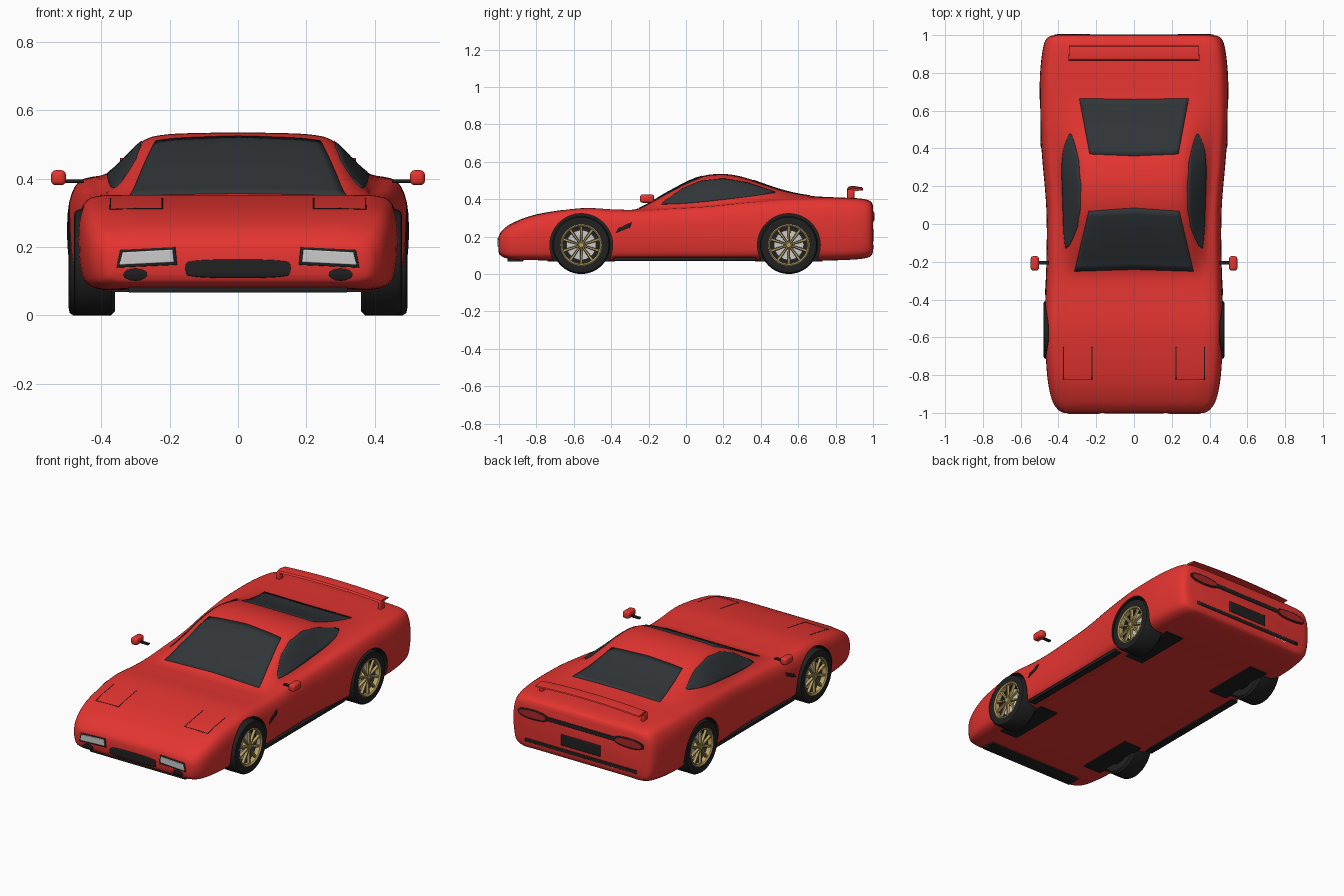
import bpy, bmesh, math
from mathutils import Vector
from mathutils.bvhtree import BVHTree

if "Cube" in bpy.data.objects:
    bpy.data.objects.remove(bpy.data.objects["Cube"])


def material(name, rgb):
    m = bpy.data.materials.new(name)
    m.diffuse_color = (*rgb, 1)
    m.use_nodes = True
    m.node_tree.nodes["Principled BSDF"].inputs["Base Color"].default_value = m.diffuse_color
    return m


RED = material("red_paint", (0.78, 0.035, 0.03))
BLACK = material("black_trim", (0.015, 0.015, 0.016))
GLASS = material("dark_glass", (0.03, 0.036, 0.04))
GOLD = material("gold_rim", (0.5, 0.37, 0.13))
SILVER = material("silver", (0.6, 0.6, 0.62))
LAMP = material("tail_lamp", (0.4, 0.02, 0.02))


def finish(name, bm, mat, angle=35):
    me = bpy.data.meshes.new(name)
    bm.to_mesh(me)
    bm.free()
    ob = bpy.data.objects.new(name, me)
    bpy.context.collection.objects.link(ob)
    me.materials.append(mat)
    smooth(ob, angle)
    return ob


def smooth(ob, angle=35):
    bpy.ops.object.select_all(action='DESELECT')
    ob.select_set(True)
    bpy.context.view_layer.objects.active = ob
    bpy.ops.object.shade_smooth_by_angle(angle=math.radians(angle))


def loft(name, rings, mat, closed=False):
    bm = bmesh.new()
    vs = [[bm.verts.new(p) for p in r] for r in rings]
    n = len(vs[0])
    for a, b in zip(vs, vs[1:] + vs[:1] if closed else vs[1:]):
        for i in range(n):
            bm.faces.new((a[i], a[(i + 1) % n], b[(i + 1) % n], b[i]))
    if not closed:
        bm.faces.new(vs[0])
        bm.faces.new(vs[-1])
    bmesh.ops.recalc_face_normals(bm, faces=bm.faces)
    return finish(name, bm, mat)


def lathe(name, profile, mat, y, z, s=1, seg=40):
    rings = [[(s * x, y + r * math.cos(a), z + r * math.sin(a)) for x, r in profile]
             for a in (2 * math.pi * k / seg for k in range(seg))]
    return loft(name, rings, mat, True)


def box(name, lo, hi, mat, bevel=0.0):
    bm = bmesh.new()
    bmesh.ops.create_cube(bm, size=1)
    for v in bm.verts:
        v.co = [l + (h - l) * (c + 0.5) for c, l, h in zip(v.co, lo, hi)]
    if bevel:
        bmesh.ops.bevel(bm, geom=bm.edges[:], offset=bevel, segments=3, affect='EDGES', profile=0.5)
    return finish(name, bm, mat)


def spline(pts, steps, closed=False):
    pts = [Vector(p) for p in pts]
    n, out = len(pts), []
    get = lambda i: pts[i % n] if closed else pts[max(0, min(n - 1, i))]
    for i in range(n if closed else n - 1):
        p0, p1, p2, p3 = (get(i + k) for k in (-1, 0, 1, 2))
        for s in range(steps):
            t = s / steps
            out.append(0.5 * (2 * p1 + (p2 - p0) * t + (2 * p0 - 5 * p1 + 4 * p2 - p3) * t * t
                              + (3 * p1 - p0 - 3 * p2 + p3) * t ** 3))
    return out if closed else out + [pts[-1]]


# Body: cross-sections (y, half width, bottom, shoulder, top, roof half width)
stations = [
    (-1.0, .37, .12, .20, .203, .26), (-.985, .40, .095, .225, .23, .28), (-.93, .435, .08, .265, .272, .30),
    (-.8, .46, .075, .315, .318, .31), (-.56, .472, .075, .35, .352, .32), (-.37, .468, .075, .343, .345, .32),
    (-.25, .465, .075, .343, .352, .315), (-.1, .462, .075, .355, .437, .295), (.05, .463, .075, .365, .512, .28),
    (.17, .47, .075, .375, .535, .275), (.3, .482, .075, .388, .52, .275), (.5, .497, .075, .402, .453, .29),
    (.65, .5, .075, .406, .42, .31), (.8, .497, .075, .406, .41, .33), (.93, .482, .082, .4, .404, .33),
    (.985, .46, .095, .385, .39, .32), (1.0, .42, .12, .36, .364, .30)]


def section(y, w, zb, zs, zt, cw):
    h, k, cb = zs - zb, zt - zs, 0.84 * w
    half = [(0, zb), (.45 * w, zb), (.7 * w, zb), (.85 * w, zb), (.95 * w, zb + .07 * h), (.985 * w, zb + .22 * h),
            (w, zb + .48 * h), (.988 * w, zb + .77 * h), (.935 * w, zb + .95 * h), (cb, zs),
            ((cb + cw) / 2, zs + .48 * k), (cw, zs + .86 * k), (.75 * cw, zs + .965 * k), (.4 * cw, zs + .99 * k), (0, zt)]
    return [(x, y, z) for x, z in half + [(-x, z) for x, z in half[-2:0:-1]]]


columns = [spline(c, 5) for c in zip(*(section(*s) for s in stations))]
body = loft("body", [spline(r, 3, True) for r in zip(*columns)], RED)
bm = bmesh.new()
bm.from_mesh(body.data)
surface = BVHTree.FromBMesh(bm)
bm.free()


def along(poly, t):
    f = t * (len(poly) - 1)
    i = min(int(f), len(poly) - 2)
    return Vector(poly[i]).lerp(Vector(poly[i + 1]), f - i)


def panel(name, axis, sign, low, high, mat, lift=0.003, n=24, m=10):
    """Surface-following panel between two 2D outlines projected on the body."""
    bm = bmesh.new()
    grid = []
    for j in range(m + 1):
        row = []
        for i in range(n + 1):
            p = list(along(low, i / n).lerp(along(high, i / n), j / m))
            p.insert(axis, 2.0 * sign)
            d = Vector((0, 0, 0))
            d[axis] = -sign
            hit, nor, _, _ = surface.ray_cast(Vector(p), d)
            row.append(bm.verts.new(hit + nor * lift) if hit else None)
        grid.append(row)
    for j in range(m):
        for i in range(n):
            q = (grid[j][i], grid[j][i + 1], grid[j + 1][i + 1], grid[j + 1][i])
            if all(q):
                f = bm.faces.new(q)
                f.normal_update()
                if f.normal[axis] * sign < 0:
                    f.normal_flip()
    ob = finish(name, bm, mat)
    mod = ob.modifiers.new("thickness", 'SOLIDIFY')
    mod.thickness, mod.offset = 0.008, -1
    return ob


def oval(cx, cz, rx, rz, power=1.0):
    top = [(cx - rx * math.cos(a), rz * abs(math.sin(a)) ** power) for a in (math.pi * k / 16 for k in range(17))]
    return [(x, cz - h) for x, h in top], [(x, cz + h) for x, h in top]


# Windows
panel("windshield", 2, 1, [(-.315, -.25), (0, -.24), (.315, -.25)], [(-.24, .068), (0, .085), (.24, .068)], GLASS)
panel("rear_window", 2, 1, [(-.235, .37), (0, .36), (.235, .37)], [(-.29, .665), (0, .66), (.29, .665)], GLASS)
for s in (-1, 1):
    panel("side_window", 0, s, [(-.13, .372), (-.02, .376), (.1, .386), (.22, .4), (.35, .416), (.475, .434)],
          [(-.115, .39), (-.02, .455), (.08, .497), (.2, .51), (.33, .487), (.475, .438)], GLASS)
    panel("fender_vent", 0, s, [(-.375, .22), (-.3, .25)], [(-.36, .245), (-.29, .277)], BLACK, n=6, m=4)

# Front details
panel("grille", 1, -1, *oval(0, .137, .155, .027, .3), BLACK)
for s in (-1, 1):
    panel("headlight_frame", 1, -1, [(s * .178, .148), (s * .355, .14)], [(s * .183, .2), (s * .345, .192)][::1], BLACK)
    panel("headlight", 1, -1, [(s * .187, .156), (s * .347, .148)], [(s * .191, .193), (s * .338, .185)], SILVER, .007)
    panel("fog_light", 1, -1, *oval(s * .3, .12, .035, .017), BLACK)
    # pop-up lamp seams
    for x0, x1, y0, y1 in ((.22, .224, -.82, -.65), (.371, .375, -.82, -.65), (.22, .375, -.824, -.82)):
        panel("lamp_seam", 2, 1, [(s * x0, y0), (s * x1, y0)], [(s * x0, y1), (s * x1, y1)], BLACK, .001, 8, 8)

# Rear details
panel("rear_strip", 1, 1, [(-.26, .295), (.26, .295)], [(-.26, .32), (.26, .32)], BLACK)
panel("plate_recess", 1, 1, [(-.13, .175), (.13, .175)], [(-.13, .24), (.13, .24)], BLACK)
panel("rear_vent", 1, 1, [(-.37, .135), (.37, .135)], [(-.37, .155), (.37, .155)], BLACK)
for s in (-1, 1):
    panel("tail_frame", 1, 1, *oval(s * .32, .307, .1, .03, .7), BLACK)
    panel("tail_light", 1, 1, *oval(s * .32, .307, .088, .022, .7), LAMP, .007)
for x in (-.22, -.27):
    pipe = [(.019, .94), (.019, 1.0), (.014, 1.0), (.014, .94)]
    loft("exhaust_pipe", [[(x + r * math.cos(a), y, .14 + r * math.sin(a)) for r, y in pipe]
                          for a in (2 * math.pi * k / 20 for k in range(20))], SILVER, True)

# Wheel arches cut from the body
for s in (-1, 1):
    for y in (-.56, .55):
        bpy.ops.mesh.primitive_cylinder_add(vertices=64, radius=.168, depth=.4, location=(s * .5, y, .155),
                                            rotation=(0, math.pi / 2, 0))
        cutter = bpy.context.object
        cutter.hide_render = True
        cutter.data.materials.append(BLACK)
        mod = body.modifiers.new("arch", 'BOOLEAN')
        mod.operation, mod.object, mod.solver = 'DIFFERENCE', cutter, 'EXACT'
        mod.material_mode = 'TRANSFER'
        bpy.context.view_layer.objects.active = body
        bpy.ops.object.modifier_apply(modifier=mod.name)
        bpy.data.objects.remove(cutter)
smooth(body)

# Wheels, sills, mirrors and underbody on both sides
for s in (-1, 1):
    for y, X in ((-.56, .48), (.55, .495)):
        lathe("tire", [(.36, .1), (.36, .143), (.372, .155), (X - .014, .155), (X - .003, .148), (X, .135),
                       (X - .003, .108), (X - .02, .104), (X - .06, .1)], BLACK, y, .155, s)
        lathe("rim_lip", [(X - .03, .105), (X - .002, .11), (X, .106), (X - .006, .099), (X - .03, .097)], GOLD, y, .155, s)
        lathe("wheel_back", [(.38, .001), (.38, .102), (.4, .102), (.4, .001)], BLACK, y, .155, s)
        lathe("brake_disc", [(X - .06, .001), (X - .06, .08), (X - .045, .08), (X - .045, .001)], SILVER, y, .155, s)
        lathe("hub", [(X - .05, .001), (X - .05, .024), (X - .012, .02), (X - .006, .012), (X - .006, .001)], GOLD, y, .155, s, 20)
        for k in range(10):
            a = 2 * math.pi * k / 10 + math.pi / 2
            rings = [[(s * (X - .022 + dx), y + r * math.cos(a) - t * math.sin(a), .155 + r * math.sin(a) + t * math.cos(a))
                      for dx, t in ((0, -w), (.014, -w * .6), (.014, w * .6), (0, w))] for r, w in ((.012, .005), (.102, .009))]
            loft("spoke", rings, GOLD)
        xs = sorted((s * .25, s * .37))
        box("wheel_liner", (xs[0], y - .18, .068), (xs[1], y + .18, .09), BLACK)
    xs = sorted((s * .41, s * .455))
    box("side_sill", (xs[0], -.385, .07), (xs[1], .375, .09), BLACK, .003)
    xs = sorted((s * .503, s * .547))
    box("mirror", (xs[0], -.247, .381), (xs[1], -.17, .425), RED, .014)
    xs = sorted((s * .45, s * .51))
    box("mirror_stalk", (xs[0], -.215, .388), (xs[1], -.195, .398), BLACK, .003)
    xs = sorted((s * .328, s * .348))
    box("spoiler_post", (xs[0], .862, .395), (xs[1], .9, .452), RED, .005)
box("front_lip", (-.32, -.955, .067), (.32, -.87, .085), BLACK, .003)

# Rear spoiler wing, slightly arched
loft("spoiler_wing", [[(x, y, z + .012 * (1 - (x / .345) ** 2)) for y, z in
                       ((.862, .445), (.87, .455), (.89, .46), (.94, .452), (.945, .447), (.89, .443))]
                      for x in (.345 * (k / 8 - 1) for k in range(17))], RED)
